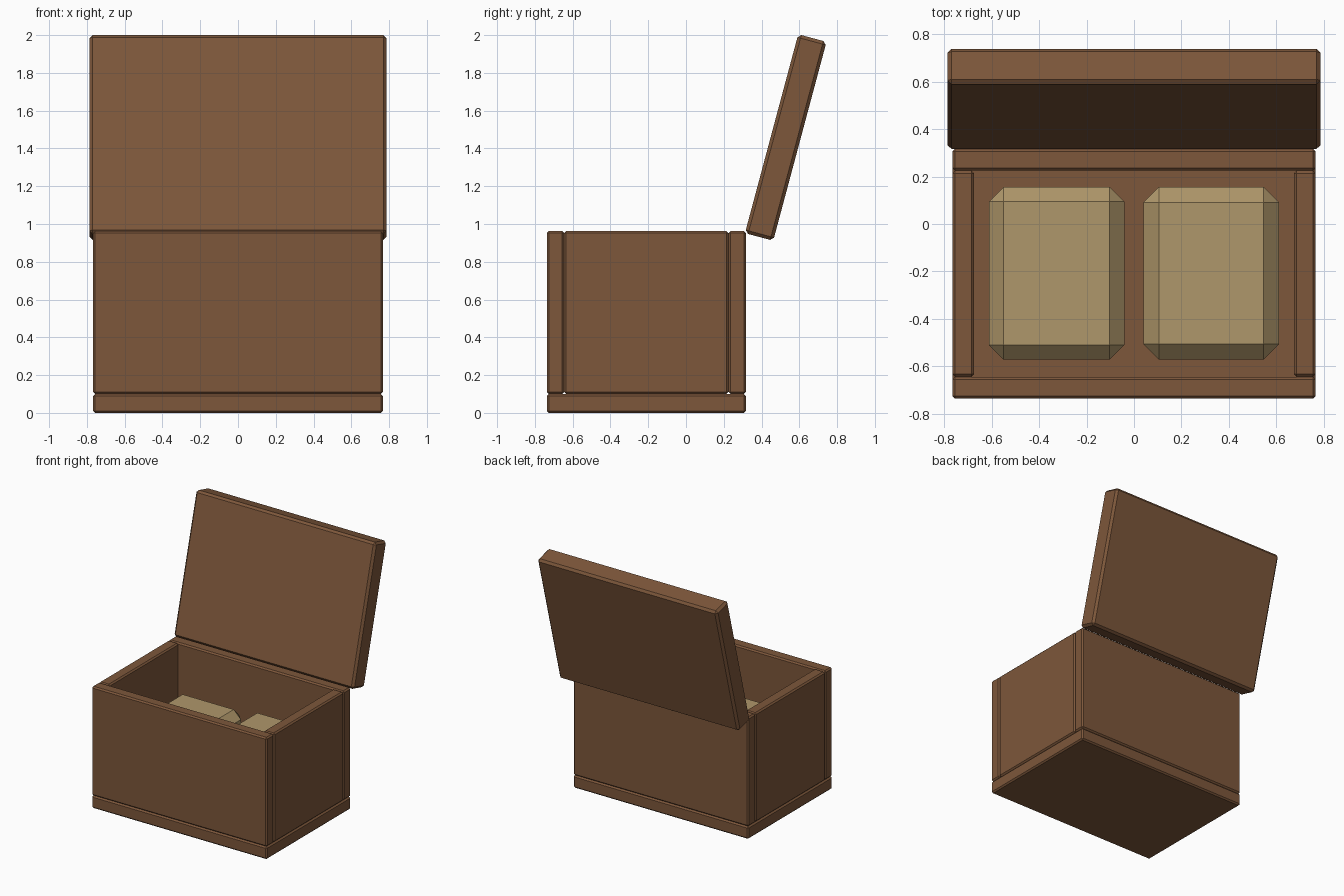
import bpy
import bmesh
from math import radians
from mathutils import Matrix, Vector

default = bpy.data.objects.get("Cube")
if default:
    bpy.data.objects.remove(default, do_unlink=True)


def make_material(name, colour):
    mat = bpy.data.materials.new(name)
    mat.use_nodes = True
    mat.diffuse_color = colour
    mat.node_tree.nodes["Principled BSDF"].inputs["Base Color"].default_value = colour
    return mat


wood = make_material("brown wood", (0.205, 0.095, 0.043, 1))
straw = make_material("pale straw", (0.43, 0.31, 0.145, 1))


def chamfered_box(name, low, high, chamfer, mat, tilt=0):
    """Box between two corners, tilted about its own centre, with flat chamfers."""
    low, high = Vector(low), Vector(high)
    mesh = bpy.data.meshes.new(name)
    bm = bmesh.new()
    bmesh.ops.create_cube(bm, size=1, matrix=Matrix.Diagonal((*(high - low), 1)))
    bm.to_mesh(mesh)
    bm.free()
    mesh.materials.append(mat)
    obj = bpy.data.objects.new(name, mesh)
    obj.location = (low + high) / 2
    obj.rotation_euler.x = radians(tilt)
    bpy.context.collection.objects.link(obj)
    bevel = obj.modifiers.new("chamfer", "BEVEL")
    bevel.width = chamfer
    bevel.segments = 1
    bevel.limit_method = "NONE"
    return obj


# Chest dimensions
half_w, front, back = 0.767, -0.737, 0.317
floor, rim, wall = 0.1, 0.963, 0.092
edge = 0.011

# Base plank and the front and back walls
chamfered_box("base", (-half_w, front, 0), (half_w, back, floor), edge, wood)
chamfered_box("front_wall", (-half_w, front, floor),
              (half_w, front + wall, rim), edge, wood)
chamfered_box("back_wall", (-half_w, back - wall, floor),
              (half_w, back, rim), edge, wood)

# Side walls fitted between front and back
for side, name in ((1, "left_wall"), (-1, "right_wall")):
    x = side * (half_w - wall / 2)
    chamfered_box(name, (x - wall / 2, front + wall, floor),
                  (x + wall / 2, back - wall, rim), edge, wood)

# Open lid, leaning back
lid_mid, lid_w, lid_t, lid_h = Vector((0, 0.528, 1.458)), 0.787, 0.155, 1.09
lid_half = Vector((lid_w, lid_t / 2, lid_h / 2))
chamfered_box("lid", lid_mid - lid_half, lid_mid + lid_half, 0.017, wood, tilt=-15)

# Two chamfered bundles lying inside
chamfered_box("right_bundle", (-0.613, -0.573, floor), (-0.04, 0.157, 0.64), 0.063, straw)
chamfered_box("left_bundle", (0.04, -0.573, floor), (0.613, 0.157, 0.67), 0.066, straw)
